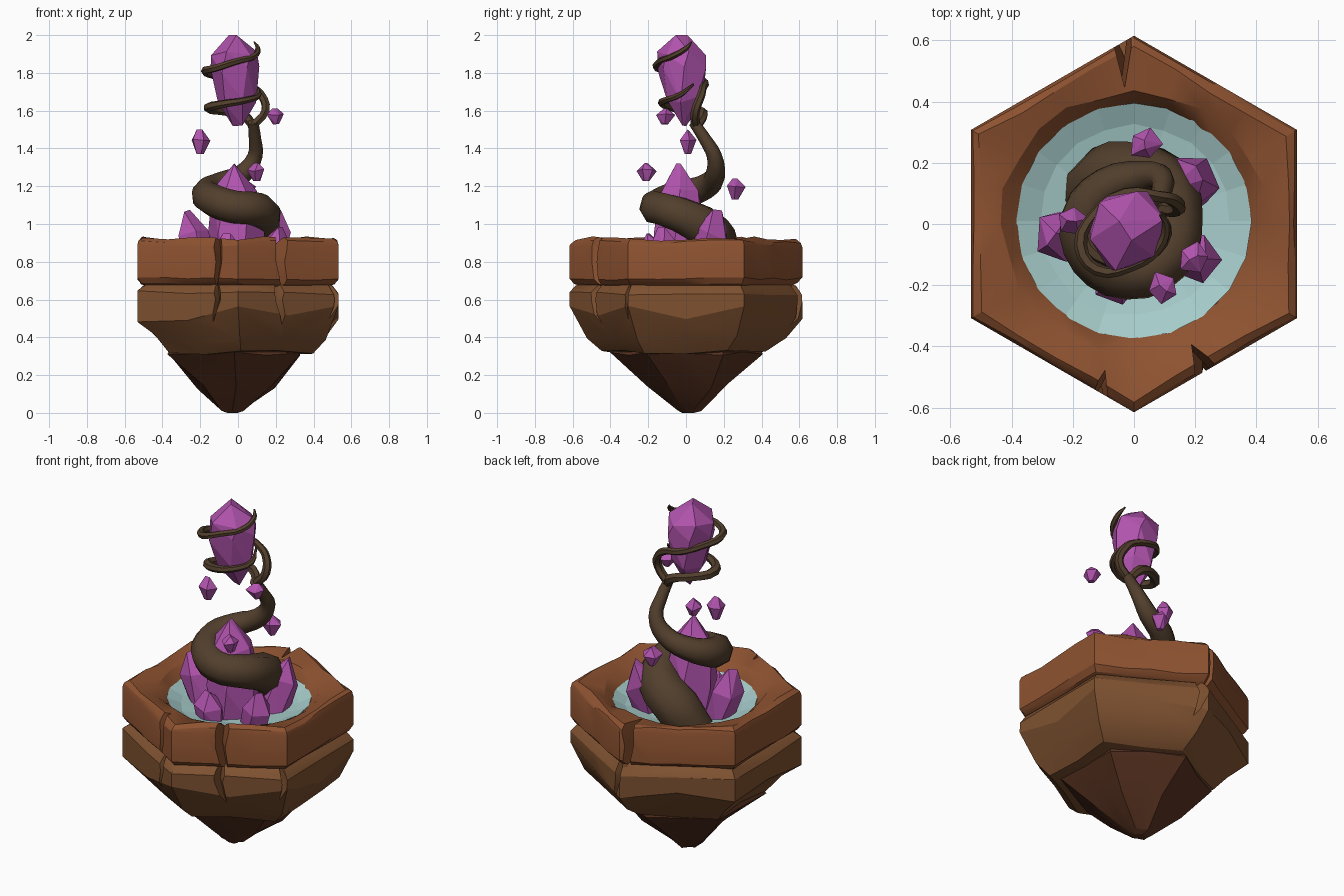
import bpy, bmesh, math, random
from mathutils import Vector

if "Cube" in bpy.data.objects:
    bpy.data.objects.remove(bpy.data.objects["Cube"])
random.seed(7)


def material(name, rgb):
    m = bpy.data.materials.new(name)
    m.diffuse_color = (*rgb, 1)
    m.use_nodes = True
    m.node_tree.nodes["Principled BSDF"].inputs["Base Color"].default_value = m.diffuse_color
    return m


RUST = material("rust_stone", (0.27, 0.085, 0.030))
BROWN = material("brown_stone", (0.21, 0.083, 0.030))
DARK = material("dark_stone", (0.10, 0.033, 0.015))
WOOD = material("vine_wood", (0.085, 0.05, 0.026))
GEM = material("violet_crystal", (0.45, 0.09, 0.43))
WATER = material("pale_water", (0.38, 0.60, 0.59))


def to_object(name, bm, mat):
    bmesh.ops.recalc_face_normals(bm, faces=bm.faces)
    me = bpy.data.meshes.new(name)
    bm.to_mesh(me)
    bm.free()
    me.materials.append(mat)
    ob = bpy.data.objects.new(name, me)
    bpy.context.collection.objects.link(ob)
    return ob


def activate(ob):
    bpy.ops.object.select_all(action='DESELECT')
    ob.select_set(True)
    bpy.context.view_layer.objects.active = ob


def smooth(ob, angle):
    activate(ob)
    bpy.ops.object.shade_smooth_by_angle(angle=math.radians(angle))


def loft(name, rings, sides, mat):
    """rings: (size, z, is_round, radial jitter, z jitter, centre x, centre y)"""
    bm = bmesh.new()
    loops = []
    for size, z, is_round, jr, jz, cx, cy in rings:
        loop = []
        for i in range(sides):
            a = math.pi / 2 + i * math.tau / sides
            local = a - round(a / (math.pi / 3)) * math.pi / 3
            r = size if is_round else size * 0.533 / math.cos(local)
            r -= random.random() * jr
            loop.append(bm.verts.new((cx + r * math.cos(a), cy + r * math.sin(a),
                                      z + random.uniform(-jz, jz))))
        loops.append(loop)
    for lo, hi in zip(loops, loops[1:]):
        for i in range(sides):
            j = (i + 1) % sides
            bm.faces.new((lo[i], lo[j], hi[j], hi[i]))
    bm.faces.new(loops[0])
    bm.faces.new(loops[-1])
    return to_object(name, bm, mat)


def crack(target, deg, lean, width, depth, z0, z1):
    """Cut a leaning wedge into the hexagonal wall at the given angle."""
    a = math.radians(deg)
    local = a - round(a / (math.pi / 3)) * math.pi / 3
    d = Vector((math.cos(a), math.sin(a), 0))
    t = Vector((-d.y, d.x, 0))
    p = d * 0.533 / math.cos(local)
    bm = bmesh.new()
    loops = []
    for z, k, s in ((z0, 0.5, -lean), ((z0 + z1) / 2, 0.8, lean), (z1, 1.2, 0)):
        c = p + t * s + Vector((0, 0, z))
        loops.append([bm.verts.new(c + d * 0.06 + t * width * k),
                      bm.verts.new(c + d * 0.06 - t * width * k),
                      bm.verts.new(c - d * depth * k)])
    for lo, hi in zip(loops, loops[1:]):
        for i in range(3):
            j = (i + 1) % 3
            bm.faces.new((lo[i], lo[j], hi[j], hi[i]))
    bm.faces.new(loops[0])
    bm.faces.new(loops[-1])
    bmesh.ops.triangulate(bm, faces=bm.faces)
    cutter = to_object("crack_cutter", bm, target.data.materials[0])
    cutter.hide_render = True
    mod = target.modifiers.new("crack", 'BOOLEAN')
    mod.operation, mod.object, mod.solver = 'DIFFERENCE', cutter, 'EXACT'
    activate(target)
    bpy.ops.object.modifier_apply(modifier=mod.name)
    bpy.data.objects.remove(cutter)


def crystal(name, base, tip, radius, profile, sides=6, jitter=0.12):
    """Faceted gem: hull of jittered rings strung between base and tip."""
    base, tip = Vector(base), Vector(tip)
    q = (tip - base).to_track_quat('Z', 'Y')
    length = (tip - base).length
    bm = bmesh.new()
    turn = random.random() * math.tau
    for k, (t, f) in enumerate(profile):
        n = sides if f > 0.3 else 2
        for i in range(n):
            a = turn + (i + 0.2 * k) * math.tau / n
            r = radius * f * random.uniform(1 - jitter, 1 + jitter)
            h = t + (random.uniform(-0.5, 0.5) * jitter if 0 < t < 1 else 0)
            bm.verts.new(base + q @ Vector((r * math.cos(a), r * math.sin(a), h * length)))
    hull = bmesh.ops.convex_hull(bm, input=bm.verts)
    junk = {e for e in hull["geom_interior"] + hull["geom_unused"]
            if isinstance(e, bmesh.types.BMVert)}
    bmesh.ops.delete(bm, geom=list(junk), context='VERTS')
    bmesh.ops.dissolve_limit(bm, angle_limit=math.radians(6), verts=bm.verts, edges=bm.edges)
    return to_object(name, bm, GEM)


def vine(name, points, bevel):
    """Tapered tube through (x, y, z, radius) points."""
    cu = bpy.data.curves.new(name, 'CURVE')
    cu.dimensions, cu.bevel_depth, cu.bevel_resolution = '3D', 1, bevel
    cu.resolution_u, cu.use_fill_caps = 3, True
    sp = cu.splines.new('BEZIER')
    sp.bezier_points.add(len(points) - 1)
    for bp, (x, y, z, r) in zip(sp.bezier_points, points):
        bp.co, bp.radius = (x, y, z), r
        bp.handle_left_type = bp.handle_right_type = 'AUTO'
    cu.materials.append(WOOD)
    ob = bpy.data.objects.new(name, cu)
    bpy.context.collection.objects.link(ob)
    activate(ob)
    bpy.ops.object.convert(target='MESH')
    smooth(bpy.context.object, 55)


# Hexagonal rim slab with a round basin
rim = loft("basin_rim", [
    (0.35, 0.74, True, 0, 0, 0, 0.01), (0.382, 0.84, True, 0.008, 0.005, 0, 0.01),
    (0.445, 0.895, True, 0.025, 0.012, 0, 0), (0.955, 0.922, False, 0.015, 0.012, 0, 0),
    (0.99, 0.905, False, 0.006, 0.012, 0, 0), (1, 0.88, False, 0, 0.012, 0, 0),
    (1, 0.71, False, 0, 0.008, 0, 0), (0.965, 0.685, False, 0.01, 0.004, 0, 0),
    (0.90, 0.67, False, 0, 0, 0, 0)], 24, RUST)
# Lower stone block, tapering unevenly
block = loft("lower_rock", [
    (0.88, 0.69, False, 0, 0, 0, 0), (0.955, 0.67, False, 0.01, 0.004, 0, 0),
    (1, 0.635, False, 0, 0.012, 0, 0), (1, 0.52, False, 0, 0.05, 0, 0),
    (0.86, 0.395, False, 0.03, 0.025, 0.01, 0.005), (0.73, 0.32, False, 0.03, 0.012, 0.015, 0),
    (0.45, 0.31, False, 0, 0, 0, 0)], 12, BROWN)
# Dark pointed underside
tip = loft("rock_tip", [
    (0.62, 0.36, False, 0, 0, -0.02, 0), (0.67, 0.315, False, 0.015, 0.01, -0.02, -0.005),
    (0.39, 0.14, False, 0.04, 0.02, -0.01, 0.015), (0.12, 0.015, False, 0.02, 0.006, -0.03, 0.01),
    (0.05, 0.0, False, 0, 0, -0.03, 0.01)], 12, DARK)

# Cracks in the stone
for deg, lean, width, depth in ((-102, 0.015, 0.04, 0.07), (-63, -0.02, 0.055, 0.10),
                                (93, 0.015, 0.04, 0.15)):
    crack(rim, deg, lean, width, depth, 0.6, 1.0)
for deg, lean, width, depth in ((-103, 0.02, 0.04, 0.05), (-64, -0.02, 0.055, 0.07),
                                (86, 0.02, 0.05, 0.07), (-32, 0.01, 0.03, 0.06)):
    crack(block, deg, lean, width, depth, 0.45, 0.75)
smooth(rim, 25)
smooth(block, 28)
smooth(tip, 20)

# Water in the basin, dipping to the middle
water = loft("basin_water", [
    (0.28, 0.75, True, 0, 0, 0, 0.01), (0.385, 0.80, True, 0, 0, 0, 0.01),
    (0.385, 0.85, True, 0, 0.002, 0, 0.01), (0.32, 0.815, True, 0.015, 0.005, 0, 0.01),
    (0.20, 0.79, True, 0, 0, 0, 0.01)], 20, WATER)

# Thick trunk coiling round the central crystal
vine("coiled_trunk", [
    (-0.16, 0.10, 0.72, 0.10), (-0.05, 0.145, 0.86, 0.13), (0.08, 0.12, 0.96, 0.12),
    (0.13, 0.0, 1.035, 0.10), (0.10, -0.11, 1.075, 0.092), (-0.02, -0.16, 1.09, 0.088),
    (-0.13, -0.10, 1.125, 0.088), (-0.165, 0.02, 1.165, 0.078), (-0.09, 0.12, 1.21, 0.065),
    (0.03, 0.155, 1.27, 0.052), (0.09, 0.15, 1.36, 0.040), (0.09, 0.10, 1.45, 0.033),
    (0.08, 0.04, 1.54, 0.028)], 2)
# Thin vines wrapping the top crystal
vine("lower_vine", [
    (0.085, 0.055, 1.51, 0.022), (0.03, 0.09, 1.575, 0.027), (-0.08, 0.06, 1.60, 0.025),
    (-0.155, -0.04, 1.615, 0.028), (-0.08, -0.12, 1.635, 0.022), (0.04, -0.11, 1.655, 0.018),
    (0.11, -0.03, 1.685, 0.015), (0.09, 0.04, 1.74, 0.005)], 1)
vine("upper_vine", [
    (0.08, 0.05, 1.52, 0.024), (0.145, 0.05, 1.60, 0.024), (0.125, 0.08, 1.68, 0.022),
    (0.08, 0.09, 1.72, 0.020), (-0.03, 0.10, 1.75, 0.019), (-0.13, 0.03, 1.785, 0.018),
    (-0.175, -0.07, 1.81, 0.022), (-0.12, -0.15, 1.825, 0.020), (-0.01, -0.14, 1.86, 0.017),
    (0.08, -0.08, 1.885, 0.017), (0.105, 0.0, 1.93, 0.014), (0.085, 0.03, 1.965, 0.004)], 1)

# Large crystal held at the top
crystal("top_crystal", (0, -0.01, 1.52), (-0.03, -0.02, 2.0), 0.135,
        [(0, 0.2), (0.28, 0.72), (0.60, 1.0), (0.80, 0.97), (1, 0.28)], 6, 0.09)
# Central crystal inside the coil
crystal("core_crystal", (0, -0.02, 0.76), (-0.02, -0.04, 1.32), 0.145,
        [(0, 1.0), (0.35, 1.05), (0.74, 0.82), (1, 0.08)], 6, 0.06)
# Ring of crystals around the trunk foot
for i, (base, top, r) in enumerate((
        ((0.15, 0.09, 0.74), (0.215, 0.165, 1.075), 0.09),
        ((0.17, -0.10, 0.74), (0.225, -0.13, 0.985), 0.08),
        ((-0.18, -0.03, 0.74), (-0.27, -0.05, 1.07), 0.09),
        ((-0.05, -0.17, 0.74), (-0.06, -0.20, 0.95), 0.08))):
    crystal(f"foot_crystal_{i + 1}", base, top, r, [(0, 0.9), (0.62, 1.0), (1, 0.28)], 5)
# Floating shards
for i, (x, y, z, h) in enumerate(((-0.20, 0.01, 1.435, 0.065), (0.20, -0.11, 1.57, 0.042),
                                  (0.10, -0.21, 1.275, 0.047), (0.04, 0.26, 1.185, 0.055))):
    crystal(f"floating_shard_{i + 1}", (x, y, z - h), (x - 0.005, y, z + h), 0.054,
            [(0, 0.35), (0.6, 1.0), (1, 0.28)], 5, 0.15)
